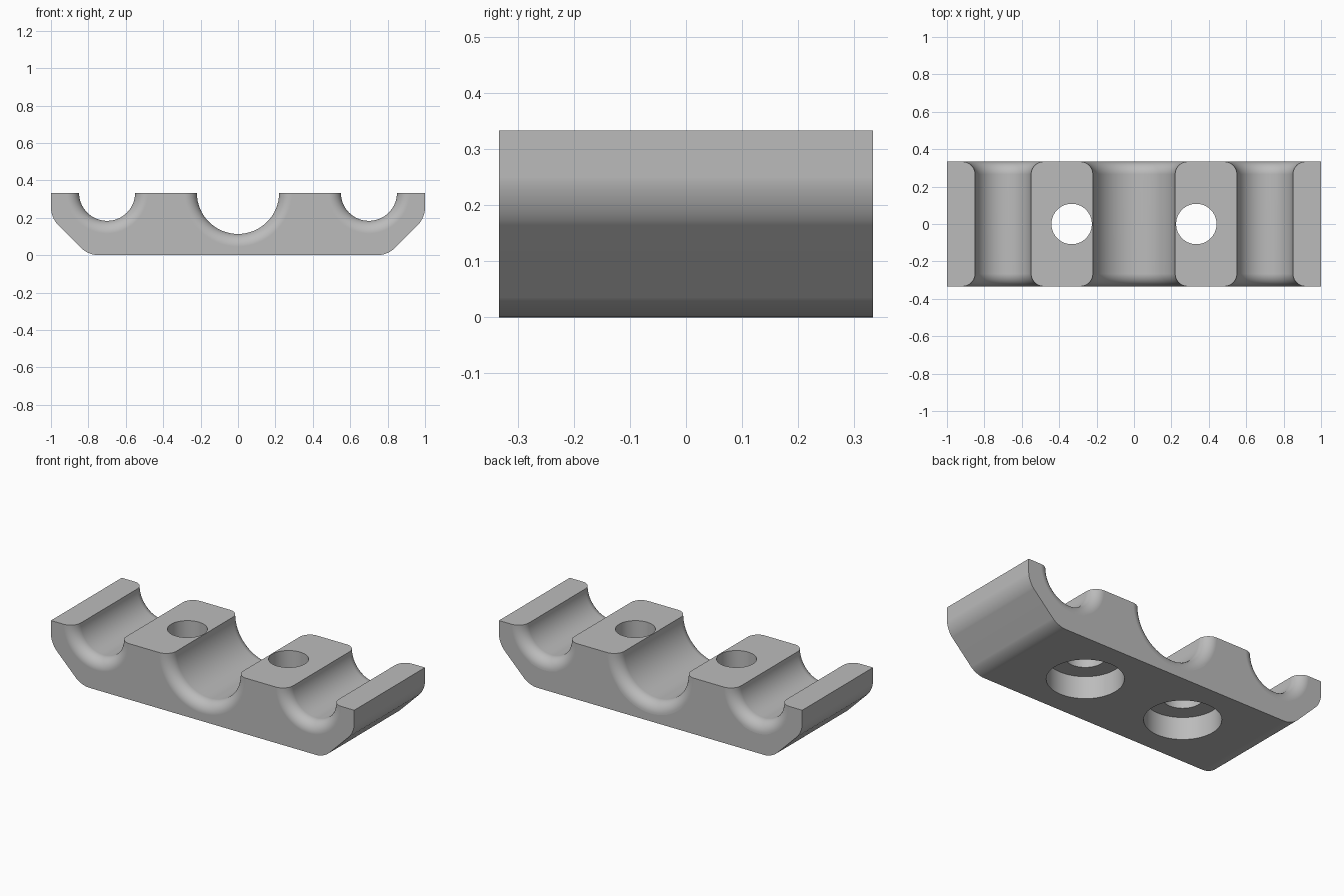
import bpy
import bmesh
from math import sin, cos, pi, radians
from mathutils import Matrix

cube = bpy.data.objects.get("Cube")
if cube:
    bpy.data.objects.remove(cube, do_unlink=True)

HALF_DEPTH = 1 / 3
HEIGHT = 1 / 3
CHAMFER = 0.2
FILLET = 0.067

grey = bpy.data.materials.new("plain grey")
grey.use_nodes = True
colour = (0.5, 0.5, 0.5, 1)
grey.diffuse_color = colour
grey.node_tree.nodes["Principled BSDF"].inputs["Base Color"].default_value = colour


def finish(bm, name):
    bmesh.ops.recalc_face_normals(bm, faces=bm.faces)
    mesh = bpy.data.meshes.new(name)
    bm.to_mesh(mesh)
    bm.free()
    mesh.materials.append(grey)
    obj = bpy.data.objects.new(name, mesh)
    bpy.context.collection.objects.link(obj)
    return obj


def lathe(name, profile, matrix, steps=64):
    """Closed solid of revolution about z from (radius, height) pairs."""
    bm = bmesh.new()
    rings = [[bm.verts.new((r * cos(2 * pi * i / steps), r * sin(2 * pi * i / steps), z))
              for i in range(steps)] for r, z in profile]
    for a, b in zip(rings, rings[1:]):
        for i in range(steps):
            j = (i + 1) % steps
            bm.faces.new((a[i], a[j], b[j], b[i]))
    bm.faces.new(rings[0])
    bm.faces.new(rings[-1])
    bm.transform(matrix)
    return finish(bm, name)


# Clamp body: chamfered outline with rounded lower corners, extruded in depth
bm = bmesh.new()
right = [(1 - CHAMFER, 0), (1, CHAMFER), (1, HEIGHT)]
outline = right + [(-x, z) for x, z in reversed(right)]
face = bm.faces.new([bm.verts.new((x, -HALF_DEPTH, z)) for x, z in outline])
ext = bmesh.ops.extrude_face_region(bm, geom=[face])
new_verts = [g for g in ext["geom"] if isinstance(g, bmesh.types.BMVert)]
bmesh.ops.translate(bm, verts=new_verts, vec=(0, 2 * HALF_DEPTH, 0))
corners = [e for e in bm.edges
           if abs(e.verts[0].co.y - e.verts[1].co.y) > 0.1 and e.verts[0].co.z < HEIGHT - 0.01]
bmesh.ops.bevel(bm, geom=corners, offset=0.05, offset_type='OFFSET',
                segments=8, profile=0.5, affect='EDGES')
body = finish(bm, "clamp_body")

cutters = []

# Pipe channels: cylinders flaring out in a quarter round at both ends
for x, radius in ((-0.7, 0.15), (0, 0.22), (0.7, 0.15)):
    flare = [(radius + FILLET * (1 - cos(a)), HALF_DEPTH - FILLET * (1 - sin(a)))
             for a in (radians(9 * k) for k in range(11))]
    flare.append((radius + FILLET, HALF_DEPTH + 0.1))
    profile = [(r, -y) for r, y in reversed(flare)] + flare
    place = Matrix.Translation((x, 0, HEIGHT)) @ Matrix.Rotation(pi / 2, 4, 'X')
    cutters.append(lathe("channel_cutter", profile, place))

# Bolt holes with a wide counterbore from below
for x in (-HEIGHT, HEIGHT):
    profile = [(0.205, -0.1), (0.205, 0.133), (0.108, 0.133), (0.108, HEIGHT + 0.1)]
    cutters.append(lathe("bolt_hole_cutter", profile, Matrix.Translation((x, 0, 0))))

bpy.ops.object.select_all(action='DESELECT')
bpy.context.view_layer.objects.active = body
body.select_set(True)
for cutter in cutters:
    cutter.hide_render = True
    mod = body.modifiers.new("cut", 'BOOLEAN')
    mod.operation = 'DIFFERENCE'
    mod.solver = 'EXACT'
    mod.object = cutter
    bpy.ops.object.modifier_apply(modifier=mod.name)
    bpy.data.objects.remove(cutter, do_unlink=True)

# Smooth rounds, crisp edges, flat large faces
bpy.ops.object.shade_smooth_by_angle(angle=radians(30))
weighted = body.modifiers.new("flat_faces", 'WEIGHTED_NORMAL')
weighted.keep_sharp = True
